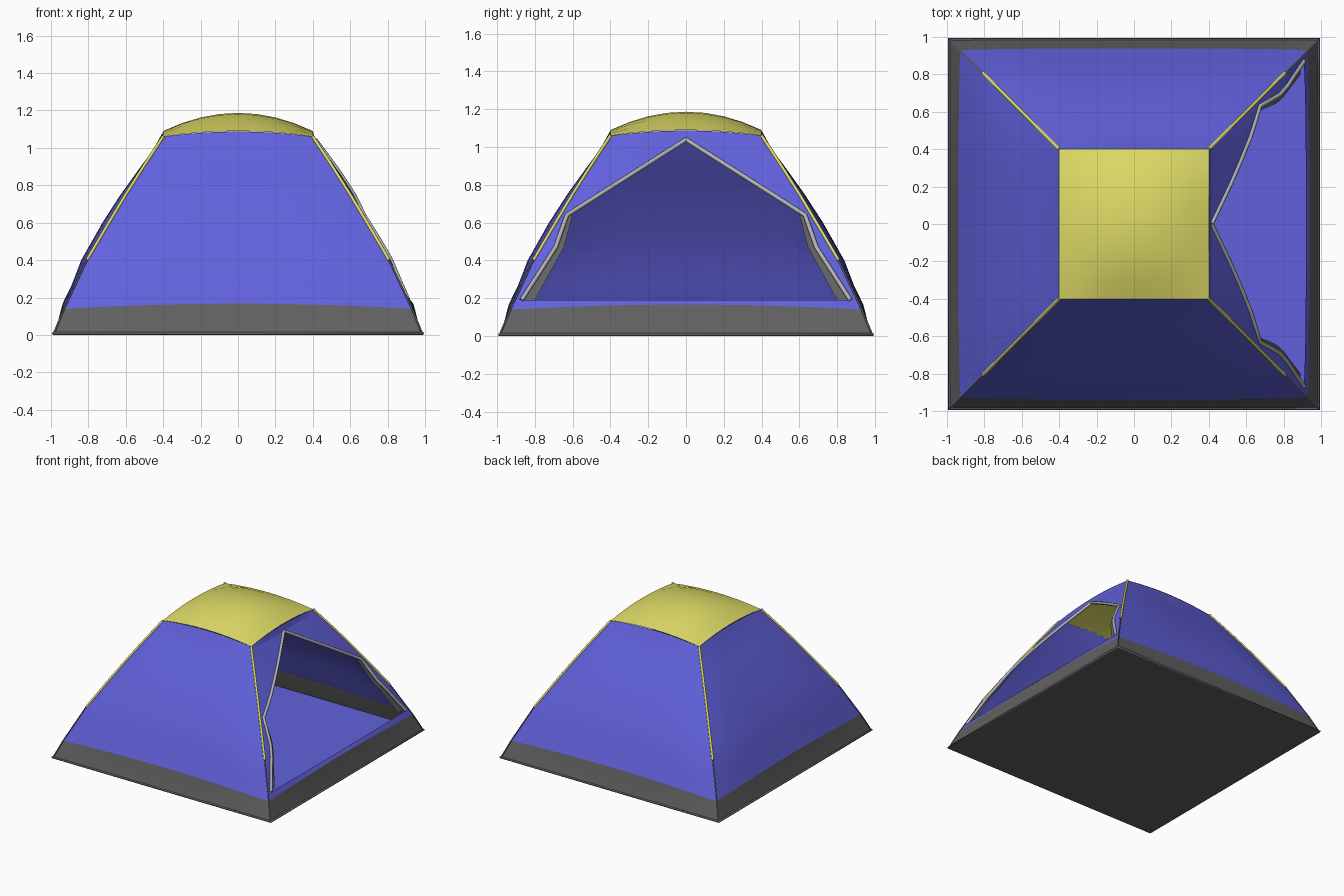
import bpy, math
from mathutils import Matrix, Vector

if "Cube" in bpy.data.objects:
    bpy.data.objects.remove(bpy.data.objects["Cube"])


def material(name, rgb):
    m = bpy.data.materials.new(name)
    m.diffuse_color = (*rgb, 1)
    m.use_nodes = True
    m.node_tree.nodes["Principled BSDF"].inputs["Base Color"].default_value = m.diffuse_color
    return m


BLUE = material("blue_fabric", (0.12, 0.12, 0.72))
YELLOW = material("yellow_fabric", (0.72, 0.70, 0.13))
DARK = material("dark_fabric", (0.12, 0.12, 0.12))
TRIM = material("light_trim", (0.45, 0.45, 0.45))

# Height -> half width, at the corner seam and at the middle of a wall
SEAM = [(0, .988), (.14, .93), (.4, .808), (.6, .69), (.75, .60), (.9, .505), (1.06, .4)]
MID = [(0, .988), (.14, .938), (.4, .838), (.6, .725), (.75, .628), (.9, .52), (1.06, .4)]
# Door opening: height -> half width
DOOR = [(.19, .87), (.33, .78), (.47, .69), (.64, .63), (1.04, 0)]


def lerp(table, z):
    for (a, p), (b, q) in zip(table, table[1:]):
        if z <= b:
            return p + (q - p) * (z - a) / (b - a)
    return table[-1][1]


def on_wall(y, z):
    """Point on the +x wall; fabric bulges between the corner seams."""
    s, m = lerp(SEAM, z), lerp(MID, z)
    u = min(abs(y) / s, 1)
    rise = .027 * (1 - u * u) if z in (.14, 1.06) else 0
    return Vector((s + (m - s) * (1 - u ** 4), y, z + rise))


def make(name, verts, faces, mat, turn=0):
    me = bpy.data.meshes.new(name)
    me.from_pydata([tuple(v) for v in verts], [], faces)
    me.transform(Matrix.Rotation(turn, 4, 'Z'))
    me.materials.append(mat)
    for p in me.polygons:
        p.use_smooth = True
    ob = bpy.data.objects.new(name, me)
    bpy.context.collection.objects.link(ob)
    return ob


def sheet(rows):
    """Quads between equally long rows of points."""
    n = len(rows[0])
    faces = [(r * n + i, r * n + i + 1, (r + 1) * n + i + 1, (r + 1) * n + i)
             for r in range(len(rows) - 1) for i in range(n - 1)]
    return [p for row in rows for p in row], faces


def span(a, b, z, n):
    return [on_wall(a + (b - a) * i / n, z) for i in range(n + 1)]


def full(zs):
    return sheet([span(-lerp(SEAM, z), lerp(SEAM, z), z, 16) for z in zs])


def tube(name, pts, radius, mat, cyclic=False):
    cu = bpy.data.curves.new(name, 'CURVE')
    cu.dimensions = '3D'
    cu.bevel_depth, cu.bevel_resolution = radius, 2
    cu.use_fill_caps = True
    sp = cu.splines.new('POLY')
    sp.points.add(len(pts) - 1)
    for q, p in zip(sp.points, pts):
        q.co = (*p, 1)
    sp.use_cyclic_u = cyclic
    cu.materials.append(mat)
    ob = bpy.data.objects.new(name, cu)
    bpy.context.collection.objects.link(ob)


# Ground skirts on all four sides, closed fabric walls on three
HEIGHTS = [.14, .27, .4, .5, .6, .68, .75, .83, .9, .98, 1.06]
for k, side in enumerate(("right", "back", "left", "front")):
    turn = k * math.pi / 2
    make(side + "_skirt", *full([0, .07, .14]), DARK, turn)
    if k:
        make(side + "_wall", *full(HEIGHTS), BLUE, turn)

# Door wall: sill, lintel and the two sides of the opening
make("door_sill", *full([.14, .19]), BLUE)
make("door_lintel", *full([1.04, 1.06]), BLUE)
DZ = [.19, .26, .33, .4, .47, .56, .64, .7, .75, .83, .9, .97, 1.04]
make("door_wall_back", *sheet([span(lerp(DOOR, z), lerp(SEAM, z), z, 8) for z in DZ]), BLUE)
make("door_wall_front", *sheet([span(-lerp(SEAM, z), -lerp(DOOR, z), z, 8) for z in DZ]), BLUE)

# Door piping and the narrow dark flaps just inside the opening
for s, side in ((1, "back"), (-1, "front")):
    tube("door_piping_" + side, [on_wall(s * lerp(DOOR, z), z) for z in DZ], .012, TRIM)
    rows = []
    for z in DZ[:7]:
        y, w = lerp(DOOR, z), .07 - .09 * (z - .19)
        ys = (y - w, y) if s > 0 else (-y, -y + w)
        rows.append([on_wall(v, z) - Vector((.02, 0, 0)) for v in ys])
    make("door_flap_" + side, *sheet(rows), DARK)

# Domed roof panel
rows = []
for j in range(9):
    b = j / 4 - 1
    rows.append([(.4 * a, .4 * b, 1.187 - .097 * (a * a + b * b) + .067 * a * a * b * b)
                 for a in (i / 4 - 1 for i in range(9))])
make("roof", *sheet(rows), YELLOW)

# Corner poles: yellow sleeve above, dark seam below
for sx in (1, -1):
    for sy in (1, -1):
        def seam(zs):
            return [(sx * lerp(SEAM, z), sy * lerp(SEAM, z), z) for z in zs]
        tag = ("right" if sx > 0 else "left") + ("_back" if sy > 0 else "_front")
        tube("pole_sleeve_" + tag, seam([.4, .6, .75, .9, 1.06]), .009, YELLOW)
        tube("corner_seam_" + tag, seam([.012, .14, .4]), .005, DARK)

# Floor: blue inside, dark groundsheet below, with a hem around the edge
h = .988
square = [(-h, -h), (h, -h), (h, h), (-h, h)]
make("floor", [(x, y, .014) for x, y in square], [(0, 1, 2, 3)], BLUE)
make("groundsheet", [(x, y, 0) for x, y in square], [(3, 2, 1, 0)], DARK)
tube("hem", [(x, y, .008) for x, y in square], .008, DARK, True)
